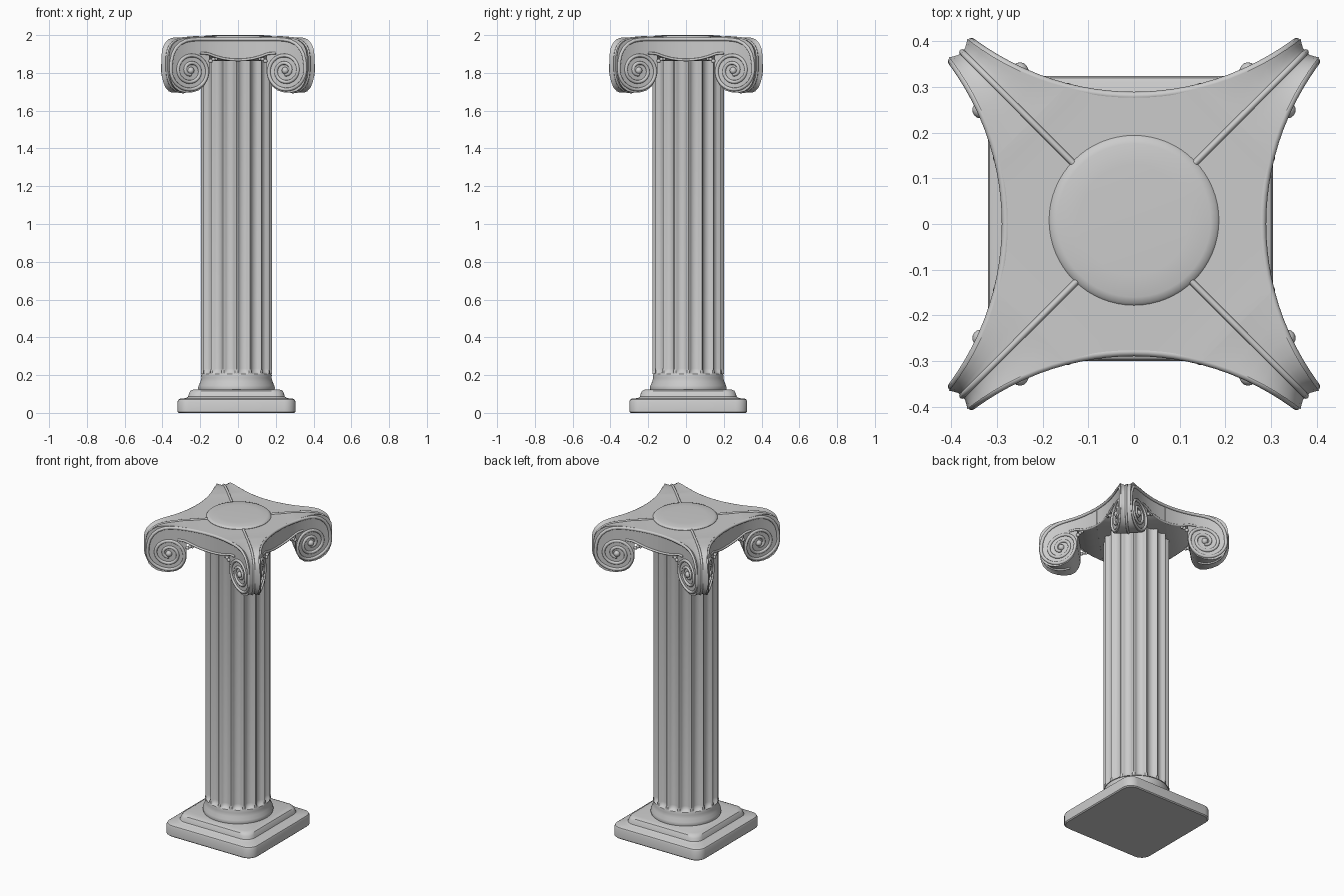
import bpy, bmesh
from math import sin, cos, pi, sqrt, radians
from mathutils import Vector, Matrix

if "Cube" in bpy.data.objects:
    bpy.data.objects.remove(bpy.data.objects["Cube"])

CX, CY = -0.008, 0.012          # base and shaft sit slightly off the capital's axis


def loft(name, groups, angle=35):
    """Skin each group of equal-length closed rings and cap both ends."""
    bm = bmesh.new()
    for rings in groups:
        vs = [[bm.verts.new(p) for p in r] for r in rings]
        n = len(vs[0])
        for a, b in zip(vs, vs[1:]):
            for i in range(n):
                j = (i + 1) % n
                bm.faces.new((a[i], a[j], b[j], b[i]))
        bm.faces.new(vs[0])
        bm.faces.new(vs[-1])
    bmesh.ops.recalc_face_normals(bm, faces=bm.faces)
    me = bpy.data.meshes.new(name)
    bm.to_mesh(me)
    bm.free()
    ob = bpy.data.objects.new(name, me)
    bpy.context.collection.objects.link(ob)
    bpy.ops.object.select_all(action='DESELECT')
    ob.select_set(True)
    bpy.context.view_layer.objects.active = ob
    bpy.ops.object.shade_smooth_by_angle(angle=radians(angle))
    return ob


def tubes(name, paths, radius):
    """Round beads along a set of paths."""
    cu = bpy.data.curves.new(name, 'CURVE')
    cu.dimensions = '3D'
    cu.bevel_depth = radius
    cu.bevel_resolution = 2
    cu.use_fill_caps = True
    for path in paths:
        sp = cu.splines.new('POLY')
        sp.points.add(len(path) - 1)
        for q, p in zip(sp.points, path):
            q.co = (*p, 1)
        sp.use_smooth = True
    ob = bpy.data.objects.new(name, cu)
    bpy.context.collection.objects.link(ob)
    return ob


def circle(r, z, n=64, cx=CX, cy=CY):
    return [(cx + r * cos(2 * pi * i / n), cy + r * sin(2 * pi * i / n), z) for i in range(n)]


def rounded_square(h, z, r=0.06):
    pts = []
    for k in range(4):
        for j in range(7):
            a = k * pi / 2 + j * pi / 12
            c = k * pi / 2 + pi / 4
            d = (h - r) * sqrt(2)
            pts.append((CX + d * cos(c) + r * cos(a), CY + d * sin(c) + r * sin(a), z))
    return pts


def quarter_turns(pts):
    return [[Matrix.Rotation(k * pi / 2, 3, 'Z') @ Vector(p) for p in pts] for k in range(4)]


# Stepped plinth
loft("plinth", [[rounded_square(h, z) for h, z in (
    (0.306, 0), (0.312, 0.006), (0.312, 0.06), (0.308, 0.07), (0.298, 0.076), (0.268, 0.078),
    (0.256, 0.086), (0.251, 0.105), (0.244, 0.117), (0.228, 0.124))]])

# Flared round foot under the shaft
loft("shaft_foot", [[circle(r, z) for r, z in (
    (0.2, 0.12), (0.203, 0.132), (0.2, 0.145), (0.191, 0.165), (0.186, 0.185), (0.187, 0.2), (0.184, 0.207))]])

# Fluted shaft with rounded flute ends
FLUTES, STEPS = 16, 10


def shaft_ring(z, depth, width):
    pts = []
    for i in range(FLUTES * STEPS):
        t = (i % STEPS) / STEPS * 2 - 1           # -1..1 across one flute
        u = abs(t) / max(width, 0.01)
        r = 0.189 - (depth * sqrt(1 - u * u) if u < 1 else 0)
        a = -pi / 2 + 2 * pi * i / (FLUTES * STEPS)
        pts.append((CX + r * cos(a), CY + r * sin(a), z))
    return pts


ends = [(0.0, 0.0, 0.4), (0.006, 0.012, 0.65), (0.016, 0.02, 0.78), (0.03, 0.023, 0.82)]
loft("fluted_shaft", [[shaft_ring(0.205 + d, dep, w) for d, dep, w in ends] +
                      [shaft_ring(1.9 - d, dep, w) for d, dep, w in reversed(ends)]], 30)


# Capital: concave face of each side, as distance from the centre
def face(s):
    return 0.28 + 0.595 - sqrt(0.595 ** 2 - s * s)


# Along each half side: position, underside height, top height
COLS = [(0, 1.862, 1.986), (0.04, 1.864, 1.986), (0.08, 1.87, 1.986), (0.12, 1.882, 1.987),
        (0.15, 1.897, 1.988), (0.1505, 1.80, 1.988), (0.16, 1.765, 1.988), (0.18, 1.73, 1.988),
        (0.21, 1.706, 1.988), (0.25, 1.695, 1.988), (0.28, 1.695, 1.985), (0.31, 1.703, 1.978),
        (0.335, 1.722, 1.962), (0.35, 1.745, 1.945), (0.36, 1.775, 1.922), (0.365, 1.81, 1.89)]
ROWS = (0, 0.12, 0.3, 0.5, 0.7, 0.88, 1)


def horn_point(s, z, v):
    f = face(s)
    p = Vector((s, -f, z)).lerp(Vector((f, -s, z)), v)
    k = max(0, min(1, (s - 0.15) / 0.2)) * sin(pi * v)   # hollow between the rims
    return p + Vector((-0.009 * k, 0.009 * k, (1.82 - z) * 0.06 * k))


rings = [[horn_point(s, zt, v) for v in ROWS] + [horn_point(s, zb, v) for v in reversed(ROWS)]
         for s, zb, zt in COLS]
turned = [quarter_turns(r) for r in rings]
loft("corner_volutes", [[t[k] for t in turned] for k in range(4)], 40)

# Core block between the four corners, and the round seat on top
loft("capital_core", [[[(0.281 * cos(k * pi / 2), 0.281 * sin(k * pi / 2), z) for k in range(4)]
                       for z in (1.863, 1.986)]])
loft("top_disc", [[circle(r, z, 64, 0, 0.008) for r, z in (
    (0.186, 1.975), (0.186, 1.988), (0.181, 1.994), (0.168, 1.998), (0.12, 2.0))]])

# Bead along each diagonal, over the horn and down its end
ridge = [(0.12, -0.12, 1.986)] + [horn_point(s, zt, 0.5) for s, _, zt in COLS if s > 0.04]
ridge += [horn_point(s, zb, 0.5) for s, zb, _ in reversed(COLS) if s > 0.2]
tubes("diagonal_beads", quarter_turns(ridge), 0.007)

# Scroll rim: along the top edge, round the outside, then spiralling in
VX, VZ = 0.25, 1.812
scroll = [(0.03 * i, 1.978) for i in range(8)]
scroll += [(0.245, 1.976), (0.275, 1.97), (0.305, 1.955), (0.328, 1.932), (0.345, 1.9), (0.354, 1.86)]
for i in range(82):
    t = i / 36
    r = 0.106 * (1 - t / 2.75)
    scroll.append((VX + r * cos(2 * pi * t), VZ - r * 1.04 * sin(2 * pi * t)))
lower = [(0, 1.868), (0.04, 1.87), (0.08, 1.876), (0.12, 1.887), (0.16, 1.902), (0.2, 1.905)]


def both_halves(path, out=0.0):
    res = []
    for sx in (1, -1):
        res += quarter_turns([(sx * s, -face(s) - out, z) for s, z in path])
    return res


tubes("scroll_rims", both_halves(scroll), 0.0095)
tubes("lower_rims", both_halves(lower), 0.007)


# Small balls: volute eyes and the bead sprigs beside the shaft
def balls(name, spots):
    bm = bmesh.new()
    for s, z, r in spots:
        for (p,) in both_halves([(s, z)]):
            bmesh.ops.create_uvsphere(bm, u_segments=14, v_segments=8, radius=r,
                                      matrix=Matrix.Translation(p))
    for f in bm.faces:
        f.smooth = True
    me = bpy.data.meshes.new(name)
    bm.to_mesh(me)
    bm.free()
    bpy.context.collection.objects.link(bpy.data.objects.new(name, me))


balls("volute_eyes", [(VX, VZ, 0.019)])
balls("bead_sprigs", [(0.115, 1.873, 0.008), (0.13, 1.872, 0.010), (0.145, 1.862, 0.011)])
